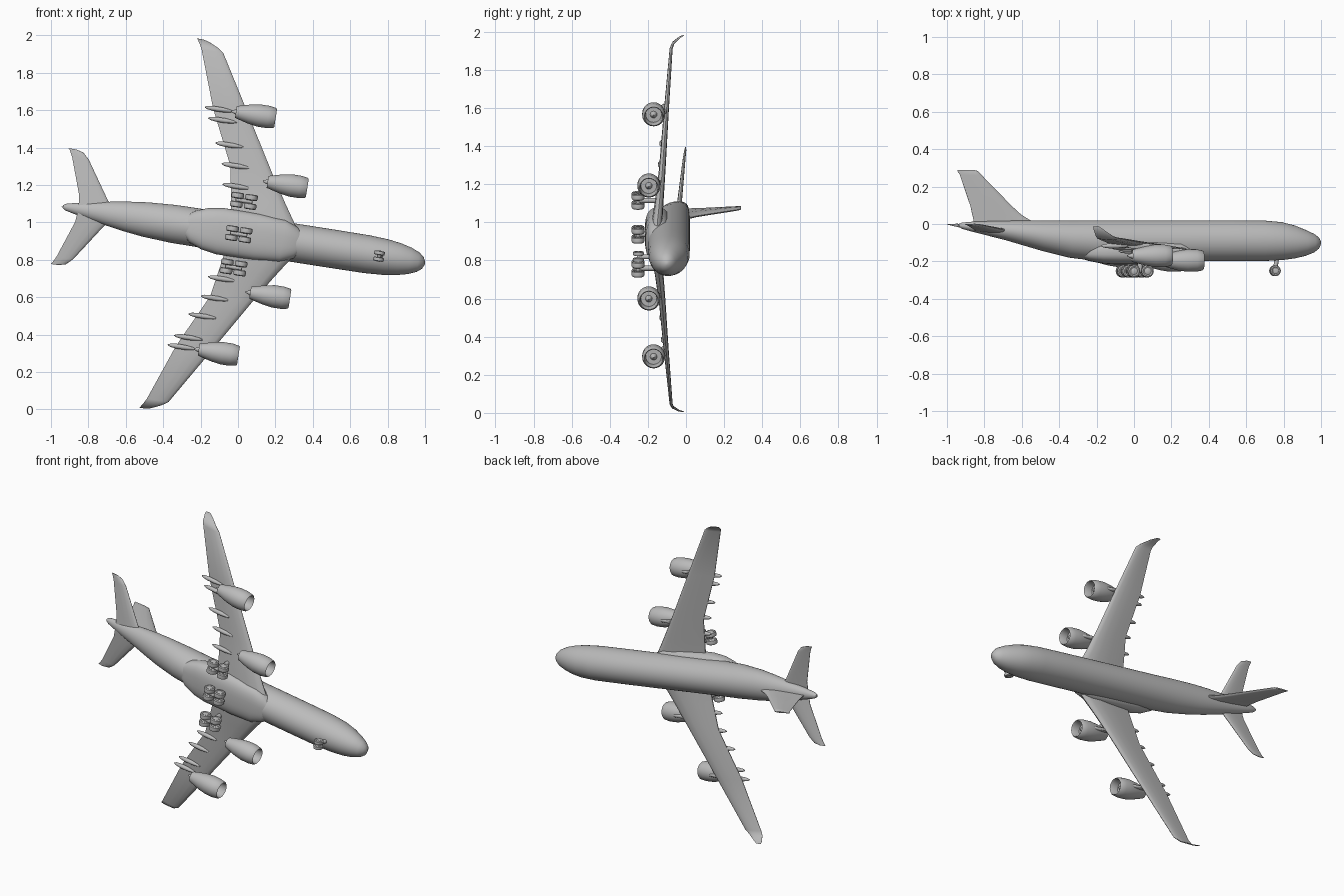
import bpy, bmesh, math
from mathutils import Matrix, Vector

if "Cube" in bpy.data.objects:
    bpy.data.objects.remove(bpy.data.objects["Cube"], do_unlink=True)

grey = bpy.data.materials.new("plain_grey")
grey.use_nodes = True
COL = (0.5, 0.5, 0.5, 1)
grey.diffuse_color = COL
grey.node_tree.nodes["Principled BSDF"].inputs["Base Color"].default_value = COL

# Aircraft frame: X forward, Y across the span, Z up; then banked on its side
A = math.radians(8.9)
c, s = math.cos(A), math.sin(A)
PLACE = Matrix(((c, -s, 0, 0), (0, 0, 1, 0), (-s, -c, 0, 0.938), (0, 0, 0, 1)))
made = []


def loft(name, stacks, mirror=False):
    """Skin each stack of equal rings, cap both ends, and make one object."""
    bm = bmesh.new()
    for rings in stacks:
        vs = [[bm.verts.new(p) for p in r] for r in rings]
        n = len(rings[0])
        for a, b in zip(vs, vs[1:]):
            for i in range(n):
                j = (i + 1) % n
                bm.faces.new((a[i], a[j], b[j], b[i]))
        bm.faces.new(vs[0])
        bm.faces.new(vs[-1])
    bmesh.ops.recalc_face_normals(bm, faces=bm.faces)
    me = bpy.data.meshes.new(name)
    bm.to_mesh(me)
    bm.free()
    me.materials.append(grey)
    ob = bpy.data.objects.new(name, me)
    bpy.context.collection.objects.link(ob)
    ob.matrix_world = PLACE
    if mirror:
        ob.modifiers.new("Mirror", 'MIRROR').use_axis = (False, True, False)
    made.append(ob)
    return ob


def oval(x, y, z, ry, rz, n=40, power=1.0):
    """Cross-section across the X axis; power below 1 makes it boxier."""
    pts = []
    for i in range(n):
        t = 2 * math.pi * i / n
        cy, cz = math.cos(t), math.sin(t)
        pts.append(Vector((x, y + ry * math.copysign(abs(cy) ** power, cy),
                           z + rz * math.copysign(abs(cz) ** power, cz))))
    return pts


def foil(le, te, span, height, thick, upright=False):
    """Rounded-nose, thin-tail section between leading and trailing edge."""
    half = [(0, 0), (.03, .5), (.12, .85), (.32, 1), (.6, .75), (.85, .36), (1, .12)]
    loop = half + [(t, -h) for t, h in reversed(half[1:])]
    pts = []
    for t, h in loop:
        x, d = le + (te - le) * t, h * thick / 2
        pts.append(Vector((x, span + d, height) if upright else (x, span, height + d)))
    return pts


def lathe(profile, x, y, z, n=32):
    return [oval(x + d, y, z, r, r, n) for d, r in profile]


def wheel(x, y, z, r, w):
    """Tyre turning about the span axis."""
    prof = [(-.5, .45), (-.42, .55), (-.5, .75), (-.38, .95), (0, 1),
            (.38, .95), (.5, .75), (.42, .55), (.5, .45)]
    return [[Vector((x + r * k * math.cos(i * math.pi / 12), y + w * d,
                     z + r * k * math.sin(i * math.pi / 12))) for i in range(24)]
            for d, k in prof]


def rod(p, q, r, n=12):
    p, q = Vector(p), Vector(q)
    rot = (q - p).to_track_quat('Z', 'Y')
    ring = [rot @ Vector((r * math.cos(i * 2 * math.pi / n),
                          r * math.sin(i * 2 * math.pi / n), 0)) for i in range(n)]
    return [[p + v for v in ring], [q + v for v in ring]]


# Fuselage: station, top, bottom, half width
hull = [(1.012, -.095, -.107, .007), (1.0, -.072, -.132, .032), (.975, -.053, -.152, .052),
        (.93, -.032, -.170, .071), (.87, -.008, -.184, .086), (.80, .010, -.193, .096),
        (.70, .019, -.198, .102), (.5, .02, -.198, .103), (.2, .02, -.198, .103),
        (-.2, .02, -.198, .103), (-.35, .02, -.180, .102), (-.5, .02, -.143, .093),
        (-.6, .02, -.114, .081), (-.7, .018, -.085, .065), (-.8, .015, -.060, .047),
        (-.88, .012, -.040, .030), (-.93, .008, -.026, .019), (-.948, .001, -.015, .008)]
loft("fuselage", [[oval(x, 0, (t + b) / 2, w, (t - b) / 2) for x, t, b, w in hull]])

# Belly fairing around the wing box
fair = [(.36, .03, .03), (.31, .085, .052), (.24, .115, .064), (.1, .125, .068),
        (-.1, .125, .068), (-.18, .112, .062), (-.25, .085, .048), (-.31, .03, .025)]
loft("belly_fairing", [[oval(x, 0, -.148, w, h, 40, .75) for x, w, h in fair]])

# Wings with upturned tips: leading, trailing, span, height, thickness
wing = [(.34, -.05, .03, -.155, .06), (.285, -.055, .11, -.150, .055),
        (.225, -.07, .2, -.140, .045), (.13, -.095, .35, -.125, .035),
        (-.045, -.235, .642, -.103, .026), (-.228, -.345, .945, -.078, .016),
        (-.262, -.357, .968, -.068, .014), (-.315, -.372, .992, -.035, .011),
        (-.345, -.378, .999, -.015, .007)]
loft("wings", [[foil(*w) for w in wing]], True)

# Tailplane and fin
plane = [(-.66, -.865, .01, -.038, .026), (-.715, -.87, .07, -.032, .024),
         (-.85, -.94, .27, -.009, .014), (-.885, -.957, .303, -.004, .011),
         (-.925, -.965, .313, -.002, .006)]
loft("tailplanes", [[foil(*p) for p in plane]], True)
fin = [(-.50, -.87, -.01, .03), (-.565, -.868, .022, .028), (-.61, -.875, .05, .026),
       (-.66, -.885, .095, .024), (-.825, -.942, .262, .018), (-.845, -.955, .283, .015),
       (-.865, -.955, .289, .008)]
loft("fin", [[foil(l, t, 0, z, k, True) for l, t, z, k in fin]])

# Engines: open intake with spinner, tapered exhaust with plug
nacelle = [(-.025, .001), (-.04, .012), (-.055, .018), (-.055, .041), (-.006, .045),
           (0, .049), (-.006, .054), (-.04, .060), (-.09, .060), (-.14, .052),
           (-.19, .039), (-.215, .032), (-.205, .026), (-.205, .018), (-.24, .004)]
engines = {"inner": (.328, .30, -.195, -.130), "outer": (.103, .643, -.170, -.103)}
for side, (x, y, z, wz) in engines.items():
    loft(side + "_engines", [lathe(nacelle, x, y, z)], True)
    loft(side + "_pylons", [[foil(x - .06, x - .22, y, z + .04, .022, True),
                             foil(x - .085, x - .27, y, z + .058, .022, True),
                             foil(x - .13, x - .31, y, wz, .018, True)]], True)

# Flap track fairings: span, trailing edge, height
tracks = [(.25, -.078, -.145), (.358, -.1, -.135), (.463, -.15, -.127),
          (.588, -.208, -.119), (.643, -.235, -.117)]
pod = [(.11, .002), (.09, .008), (.05, .013), (.0, .013), (-.03, .009), (-.045, .002)]
loft("flap_fairings", [lathe(pod, x, y, z, 16) for y, x, z in tracks], True)


# Main gear: four-wheel bogies under the belly and both wings
def bogie(y):
    parts = [wheel(.004 + i * .037, y + j * .024, -.252, .034, .032)
             for i in (-1, 1) for j in (-1, 1)]
    parts += [rod((.004 + i * .037, y - .03, -.252), (.004 + i * .037, y + .03, -.252), .009)
              for i in (-1, 1)]
    parts += [rod((-.04, y, -.252), (.048, y, -.252), .011),
              rod((.004, y, -.252), (.004, y, -.135), .014)]
    return parts


loft("centre_gear", bogie(0))
loft("wing_gear", bogie(.18), True)

# Nose gear
loft("nose_gear", [wheel(.763, j * .017, -.25, .029, .022) for j in (-1, 1)] +
     [rod((.763, -.03, -.25), (.763, .03, -.25), .008),
      rod((.763, 0, -.25), (.775, 0, -.17), .012)])

# Smooth shading with sharp creases kept
bpy.ops.object.select_all(action='DESELECT')
for ob in made:
    ob.select_set(True)
bpy.context.view_layer.objects.active = made[0]
bpy.ops.object.shade_smooth_by_angle(angle=math.radians(40))
